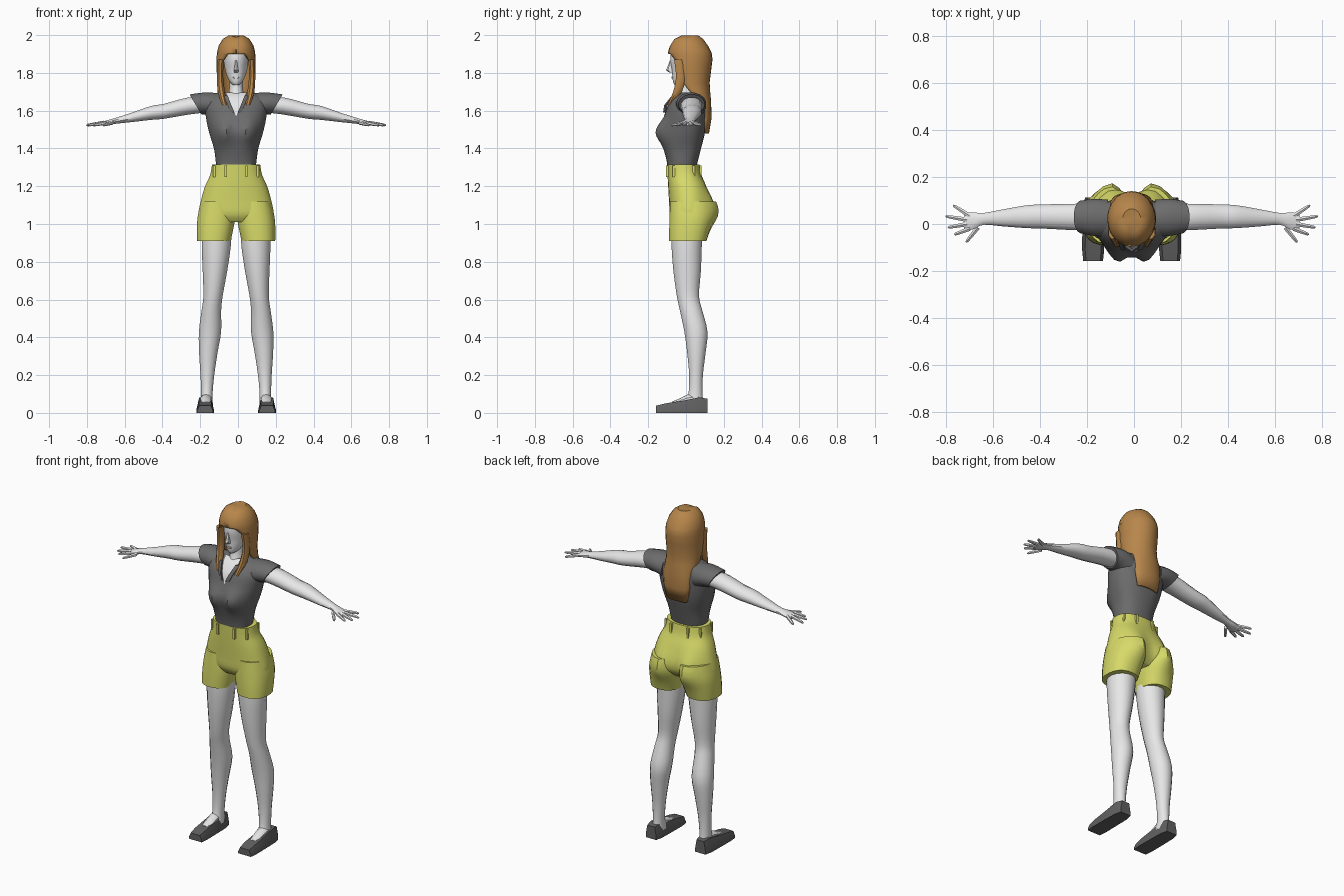
import bpy, bmesh
from math import sin, cos, pi, exp, radians, copysign
from mathutils import Vector

if "Cube" in bpy.data.objects:
    bpy.data.objects.remove(bpy.data.objects["Cube"])

CX = -0.01  # mirror plane of the figure


def material(name, r, g, b):
    m = bpy.data.materials.new(name)
    m.diffuse_color = (r, g, b, 1)
    m.use_nodes = True
    m.node_tree.nodes["Principled BSDF"].inputs["Base Color"].default_value = (r, g, b, 1)
    return m


SKIN = material("pale skin", .8, .8, .8)
SHIRT = material("dark grey cloth", .15, .15, .15)
SHOE = material("shoe grey", .12, .12, .12)
YELLOW = material("yellow cloth", .68, .7, .14)
HAIR = material("brown hair", .48, .24, .07)


def spline(rows, steps=3):
    """Smooth in-between rows through the given rows."""
    rows = [Vector(r) for r in rows]
    out = []
    for i in range(len(rows) - 1):
        a, b, c, d = rows[max(i - 1, 0)], rows[i], rows[i + 1], rows[min(i + 2, len(rows) - 1)]
        for k in range(steps):
            t = k / steps
            out.append((b * 2 + (c - a) * t + (a * 2 - b * 5 + c * 4 - d) * t * t
                        + (b * 3 - a - c * 3 + d) * t ** 3) / 2)
    return out + [rows[-1]]


def ring(c, u, v, n=16, p=1.0):
    pts = []
    for i in range(n):
        a = 2 * pi * (i + .5) / n
        ca, sa = (copysign(abs(f) ** p, f) for f in (cos(a), sin(a)))
        pts.append(Vector(c) + Vector(u) * ca + Vector(v) * sa)
    return pts


def loft(name, rings, mats, s=1, closed=True, deform=None, angle=40, edit=None):
    """Skin a list of rings; s=-1 builds the mirrored side."""
    bm = bmesh.new()
    vs = []
    for r in rings:
        pts = [deform(p) if deform else p for p in r]
        vs.append([bm.verts.new((s * p.x + CX, p.y, p.z)) for p in pts])
    n = len(vs[0])
    for a, b in zip(vs, vs[1:]):
        for i in range(n if closed else n - 1):
            j = (i + 1) % n
            bm.faces.new((a[i], a[j], b[j], b[i]))
    if closed:
        bm.faces.new(vs[0])
        bm.faces.new(vs[-1])
    bmesh.ops.remove_doubles(bm, verts=bm.verts, dist=.0005)
    bmesh.ops.recalc_face_normals(bm, faces=bm.faces)
    if edit:
        edit(bm)
    me = bpy.data.meshes.new(name)
    bm.to_mesh(me)
    bm.free()
    for m in mats:
        me.materials.append(m)
    ob = bpy.data.objects.new(name, me)
    bpy.context.collection.objects.link(ob)
    bpy.ops.object.select_all(action='DESELECT')
    ob.select_set(True)
    bpy.context.view_layer.objects.active = ob
    bpy.ops.object.shade_smooth_by_angle(angle=radians(angle))
    return ob


def upright(rows, n=16, p=1.0, steps=3):
    """Rows are z, centre x, half width, front y, back y."""
    return [ring((c, (f + b) / 2, z), (w, 0, 0), (0, (b - f) / 2, 0), n, p)
            for z, c, w, f, b in spline(rows, steps)]


def sideways(rows, n=12):
    """Rows are x, y, z, half depth, half height, lean of the section."""
    return [ring((x, y, z), (0, d, 0), (lean, 0, h), n) for x, y, z, d, h, lean in spline(rows)]


# shirt, with bust and a V neckline cut in
def bust(p):
    if p.y < 0:
        p.y -= .055 * exp(-((abs(p.x) - .06) / .055) ** 2 - ((p.z - 1.485) / .065) ** 2)
    return p


def neckline(bm):
    for s in (1, -1):
        bmesh.ops.bisect_plane(bm, geom=bm.verts[:] + bm.edges[:] + bm.faces[:],
                               plane_co=(CX, 0, 1.57), plane_no=(s, 0, -.42))
    for f in bm.faces:
        c = f.calc_center_median()
        if c.y < .0 and abs(c.x - CX) < .42 * (c.z - 1.57):
            f.material_index = 1


loft("shirt", upright([
    (1.28, 0, .1, -.095, .05), (1.33, 0, .108, -.102, .062), (1.4, 0, .118, -.115, .08),
    (1.48, 0, .142, -.112, .1), (1.55, 0, .158, -.112, .11), (1.62, 0, .165, -.1, .112),
    (1.67, 0, .15, -.065, .1), (1.697, 0, .09, -.03, .08)], 32, .85, 4),
    [SHIRT, SKIN], deform=bust, edit=neckline)


# shorts body, with rounded seat
def seat(p):
    if p.y > 0:
        p.y += .042 * exp(-((abs(p.x) - .085) / .06) ** 2 - ((p.z - 1.08) / .09) ** 2)
    return p


loft("shorts_hips", upright([
    (1.315, 0, .128, -.1, .072), (1.26, 0, .138, -.098, .082), (1.2, 0, .165, -.095, .105),
    (1.12, 0, .188, -.09, .118), (1.05, 0, .2, -.085, .112), (1.01, 0, .18, -.06, .08)], 32, .85),
    [YELLOW], deform=seat)

# belt loops around the waistband
for i, (x, y) in enumerate([(.055, -.1), (.115, -.065), (.055, .077), (.115, .04)]):
    for s in (1, -1):
        loft(f"belt_loop_{i}_{s}", [ring((x, y, z), (.009, 0, 0), (0, .009, 0), 4)
                                    for z in (1.25, 1.31)], [YELLOW], s)

# face and neck
loft("head", upright([
    (1.735, 0, .014, -.06, -.025), (1.75, 0, .032, -.068, .01), (1.78, 0, .048, -.073, .05),
    (1.82, 0, .06, -.076, .09), (1.87, 0, .066, -.084, .1), (1.92, 0, .068, -.075, .1),
    (1.95, 0, .05, -.04, .08)], 20), [SKIN])
loft("neck", upright([(1.62, 0, .06, -.07, .07), (1.68, 0, .043, -.045, .06),
                      (1.73, 0, .036, -.03, .055), (1.8, 0, .038, -.03, .06)]), [SKIN])
loft("nose", [ring((0, y, z), (w, 0, 0), (0, d, 0), 6) for z, w, y, d in
              [(1.803, .013, -.078, .012), (1.815, .014, -.085, .021),
               (1.835, .009, -.083, .014), (1.865, .006, -.078, .008)]], [SKIN])
loft("mouth", [ring((0, y, 1.775), (w, 0, 0), (0, 0, .005), 6)
               for y, w in ((-.068, .018), (-.077, .014))], [SKIN])


# hair: open-fronted shell, its rows are z, centre y, half width, half depth, face gap
def parting(p):
    if p.z > 1.9 and p.y < .06:
        p.z -= .01 * exp(-(p.x / .015) ** 2)
    return p


hair_rings = []
for z, cy, w, d, gap in [
        (2.002, .02, 0, 0, 0), (1.998, .015, .04, .05, 0), (1.98, .012, .07, .078, 0),
        (1.945, .014, .092, .102, 0), (1.912, .018, .1, .115, .03), (1.9, .02, .102, .117, .5),
        (1.87, .022, .104, .118, .8), (1.82, .022, .104, .112, 1.05), (1.75, .025, .1, .1, 1.1),
        (1.7, .04, .098, .088, 1.35), (1.65, .085, .092, .048, 1.5), (1.56, .1, .085, .035, 1.5),
        (1.48, .1, .07, .022, 1.55)]:
    arc = [gap + (2 * pi - 2 * gap) * i / 20 for i in range(21)]
    hair_rings.append([Vector((w * sin(t), cy - d * cos(t), z)) for t in arc])
hair = loft("hair", hair_rings, [HAIR], closed=False, deform=parting)
thick = hair.modifiers.new("thickness", 'SOLIDIFY')
thick.thickness = .016
thick.offset = -1

FINGERS = [(.655, -.015, .705, -.078), (.69, -.02, .755, -.045), (.7, 0, .783, -.015),
           (.7, .018, .793, .033), (.69, .035, .76, .08)]

for s, side in ((1, "left"), (-1, "right")):
    # front lock of hair
    loft(side + "_hair_lock", upright([
        (1.87, .082, .018, -.065, -.01), (1.78, .085, .018, -.055, 0),
        (1.7, .078, .02, -.07, -.02), (1.63, .062, .013, -.1, -.07)], 8), [HAIR], s)

    # collar flap beside the neckline
    loft(side + "_collar", [[Vector((x + o, y + e, z)) for o, e in
                             ((0, 0), (.02, .008), (.02, .016), (0, .008))]
                            for x, y, z in ((.008, -.122, 1.59), (.026, -.115, 1.63),
                                            (.045, -.075, 1.68))], [SHIRT], s)

    # sleeve, arm and hand
    loft(side + "_sleeve", sideways([
        (.1, .025, 1.625, .08, .07, 0), (.16, .028, 1.637, .08, .06, .01),
        (.215, .03, 1.633, .07, .054, .032)], 16), [SHIRT], s)
    loft(side + "_arm", sideways([
        (.15, .03, 1.63, .06, .04, 0), (.25, .03, 1.625, .058, .047, 0),
        (.38, .032, 1.597, .053, .041, 0), (.45, .031, 1.588, .05, .038, 0),
        (.55, .026, 1.565, .037, .026, 0), (.63, .022, 1.548, .026, .017, 0),
        (.67, .014, 1.539, .036, .014, 0), (.7, .01, 1.533, .038, .011, 0),
        (.715, .01, 1.53, .03, .008, 0)]), [SKIN], s)
    for i, (x, y, tx, ty) in enumerate(FINGERS):
        a, b = Vector((x, y, 1.536)), Vector((tx, ty, 1.523))
        across = (b - a).cross(Vector((0, 0, 1))).normalized()
        loft(f"{side}_finger_{i}", [ring(a.lerp(b, t), across * r, (0, 0, r), 6) for t, r in
                                    ((0, .011), (.6, .009), (.92, .007), (1, .003))], [SKIN], s)

    # shorts leg, bare leg
    loft(side + "_shorts_leg", upright([
        (1.12, .1, .085, -.085, .125), (1.04, .104, .1, -.088, .135),
        (.97, .112, .097, -.09, .122), (.91, .118, .09, -.09, .108)], 20, .85),
        [YELLOW], s, deform=seat)
    loft(side + "_leg", upright([
        (1, .1, .08, -.08, .09), (.88, .105, .078, -.078, .085), (.75, .112, .066, -.068, .08),
        (.62, .122, .052, -.05, .07), (.54, .131, .053, -.033, .088), (.43, .138, .06, -.01, .115),
        (.32, .147, .05, .005, .105), (.2, .152, .037, .016, .09), (.1, .155, .031, .012, .088),
        (.04, .156, .034, -.01, .095)]), [SKIN], s)

    # shoe with the bare instep showing
    loft(side + "_shoe", [
        [Vector((.164 + w * k, y, z)) for k, z in ((-1, 0), (1, 0), (1, .3 * h), (.72, h), (-.72, h), (-1, .3 * h))]
        for y, w, h in ((.113, .034, .075), (.07, .044, .082), (-.02, .046, .064),
                        (-.11, .047, .05), (-.158, .042, .038))], [SHOE], s, angle=25)
    loft(side + "_instep", [ring((.16, y, z), (w, 0, 0), (0, 0, h), 10) for y, z, w, h in
                            ((.07, .075, .026, .02), (.01, .072, .03, .026),
                             (-.04, .056, .027, .018), (-.075, .045, .02, .014))], [SKIN], s)
